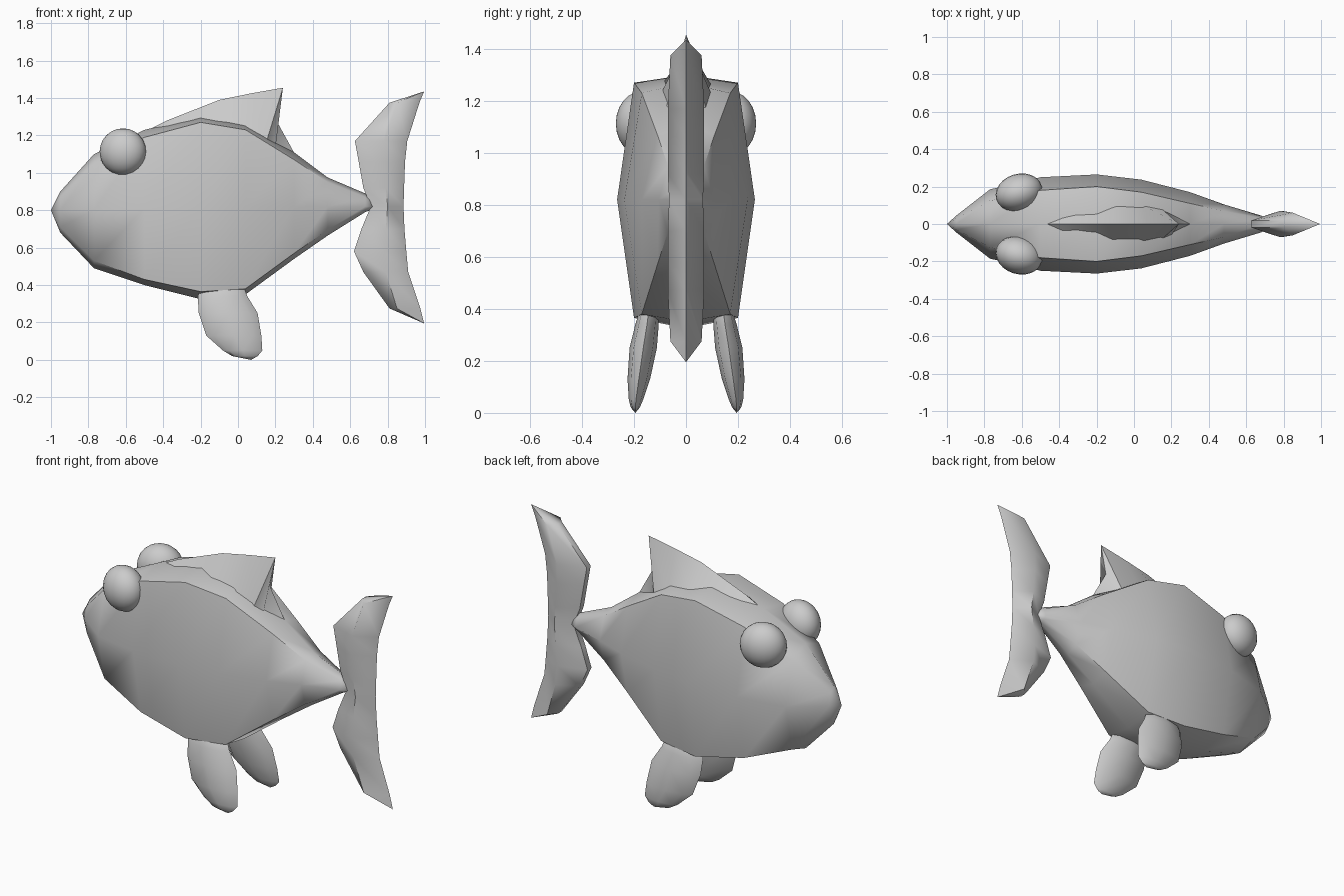
import bpy, bmesh, math

grey = bpy.data.materials.new("plain_grey")
grey.diffuse_color = (0.6, 0.6, 0.6, 1)


def finish(obj, angle):
    obj.data.materials.clear()
    obj.data.materials.append(grey)
    bpy.ops.object.select_all(action='DESELECT')
    obj.select_set(True)
    bpy.context.view_layer.objects.active = obj
    bpy.ops.object.shade_smooth_by_angle(angle=math.radians(angle))
    return obj


def loft(name, rings, start=None, end=None, angle=60, closed=True):
    """Skin a list of equal rings; optional points close the ends."""
    bm = bmesh.new()
    vs = [[bm.verts.new(p) for p in r] for r in rings]
    n = len(vs[0])
    for a, b in zip(vs, vs[1:]):
        for i in range(n if closed else n - 1):
            j = (i + 1) % n
            bm.faces.new((a[i], a[j], b[j], b[i]))
    for ring, tip in ((vs[0], start), (vs[-1], end)):
        if tip is None:
            bm.faces.new(ring)
        else:
            t = bm.verts.new(tip)
            for i in range(n):
                bm.faces.new((ring[i], ring[(i + 1) % n], t))
    bmesh.ops.recalc_face_normals(bm, faces=bm.faces)
    me = bpy.data.meshes.new(name)
    bm.to_mesh(me)
    bm.free()
    obj = bpy.data.objects.new(name, me)
    bpy.context.collection.objects.link(obj)
    return finish(obj, angle)


# Body: x, crown z, shoulder z, middle z, lower edge z, belly z, middle half width, edge half width
stations = [
    (-0.95, 0.90, 0.87, 0.80, 0.71, 0.68, 0.045, 0.03),
    (-0.77, 1.10, 1.05, 0.80, 0.53, 0.49, 0.185, 0.125),
    (-0.50, 1.23, 1.19, 0.81, 0.43, 0.40, 0.25, 0.18),
    (-0.20, 1.30, 1.27, 0.82, 0.365, 0.325, 0.265, 0.20),
    (0.04, 1.27, 1.23, 0.82, 0.38, 0.35, 0.237, 0.17),
    (0.30, 1.11, 1.07, 0.82, 0.57, 0.54, 0.17, 0.11),
    (0.48, 0.975, 0.95, 0.82, 0.695, 0.665, 0.105, 0.07),
    (0.68, 0.89, 0.87, 0.82, 0.80, 0.79, 0.045, 0.03),
]
rings = [[(x, 0, zt), (x, we, zs), (x, wm, zm), (x, we, zl),
          (x, 0, zb), (x, -we, zl), (x, -wm, zm), (x, -we, zs)]
         for x, zt, zs, zm, zl, zb, wm, we in stations]
loft("body", rings, (-1, 0, 0.80), (0.76, 0, 0.82), 50)

# Dorsal fin: wedge rising out of the back, ridge x, ridge z, base x, base z, base half width
dorsal = [(-0.38, 1.28, -0.38, 1.23, 0.06), (-0.10, 1.39, -0.12, 1.24, 0.11),
          (0.07, 1.425, 0.05, 1.22, 0.10), (0.24, 1.455, 0.15, 1.16, 0.08),
          (0.205, 1.28, 0.20, 1.13, 0.06)]
loft("dorsal_fin", [[(bx, w, bz), (rx, 0, rz), (bx, -w, bz)] for rx, rz, bx, bz, w in dorsal],
     (-0.52, 0, 1.21), (0.31, 0, 1.09), 50)

# Tail fin: z, leading x, thickest x, trailing x, half thickness
tail = [(0.275, 0.81, 0.85, 0.975, 0.06), (0.47, 0.67, 0.79, 0.91, 0.07),
        (0.58, 0.62, 0.78, 0.90, 0.07), (0.70, 0.66, 0.79, 0.89, 0.07),
        (0.82, 0.71, 0.80, 0.885, 0.065), (0.92, 0.67, 0.79, 0.888, 0.07),
        (1.06, 0.645, 0.78, 0.893, 0.07), (1.17, 0.625, 0.78, 0.905, 0.07),
        (1.375, 0.81, 0.85, 0.97, 0.06)]
loft("tail_fin", [[(a, 0.018, z), (m, w, z), (b, 0, z), (m, -w, z), (a, -0.018, z)]
                  for z, a, m, b, w in tail],
     (0.995, 0, 0.195), (0.995, 0, 1.435), 60)

# Pelvic fins: z, front x, rear x, inner y, outer y
pelvic = [(0.42, -0.18, 0.02, 0.11, 0.17), (0.34, -0.215, 0.05, 0.105, 0.195),
          (0.25, -0.21, 0.105, 0.112, 0.217), (0.13, -0.17, 0.125, 0.138, 0.225),
          (0.05, -0.08, 0.13, 0.165, 0.22), (0.02, -0.03, 0.105, 0.178, 0.212)]
for side, label in ((-1, "right"), (1, "left")):
    rings = []
    for z, x0, x1, y0, y1 in pelvic:
        rings.append([((x0 + x1) / 2 + (x1 - x0) / 2 * math.cos(t),
                       side * ((y0 + y1) / 2 + (y1 - y0) / 2 * math.sin(t)), z)
                      for t in (k * math.tau / 8 for k in range(8))])
    loft(label + "_pelvic_fin", rings, (-0.08, side * 0.14, 0.44), (0.07, side * 0.195, 0.0), 60)

    # Bulging eye, turned slightly forward
    bpy.ops.mesh.primitive_uv_sphere_add(segments=24, ring_count=12, radius=1,
                                         location=(-0.615, side * 0.168, 1.113))
    eye = bpy.context.object
    eye.name = label + "_eye"
    eye.scale = (0.127, 0.1, 0.125)
    eye.rotation_euler = (0, 0, side * math.radians(17))
    finish(eye, 60)
